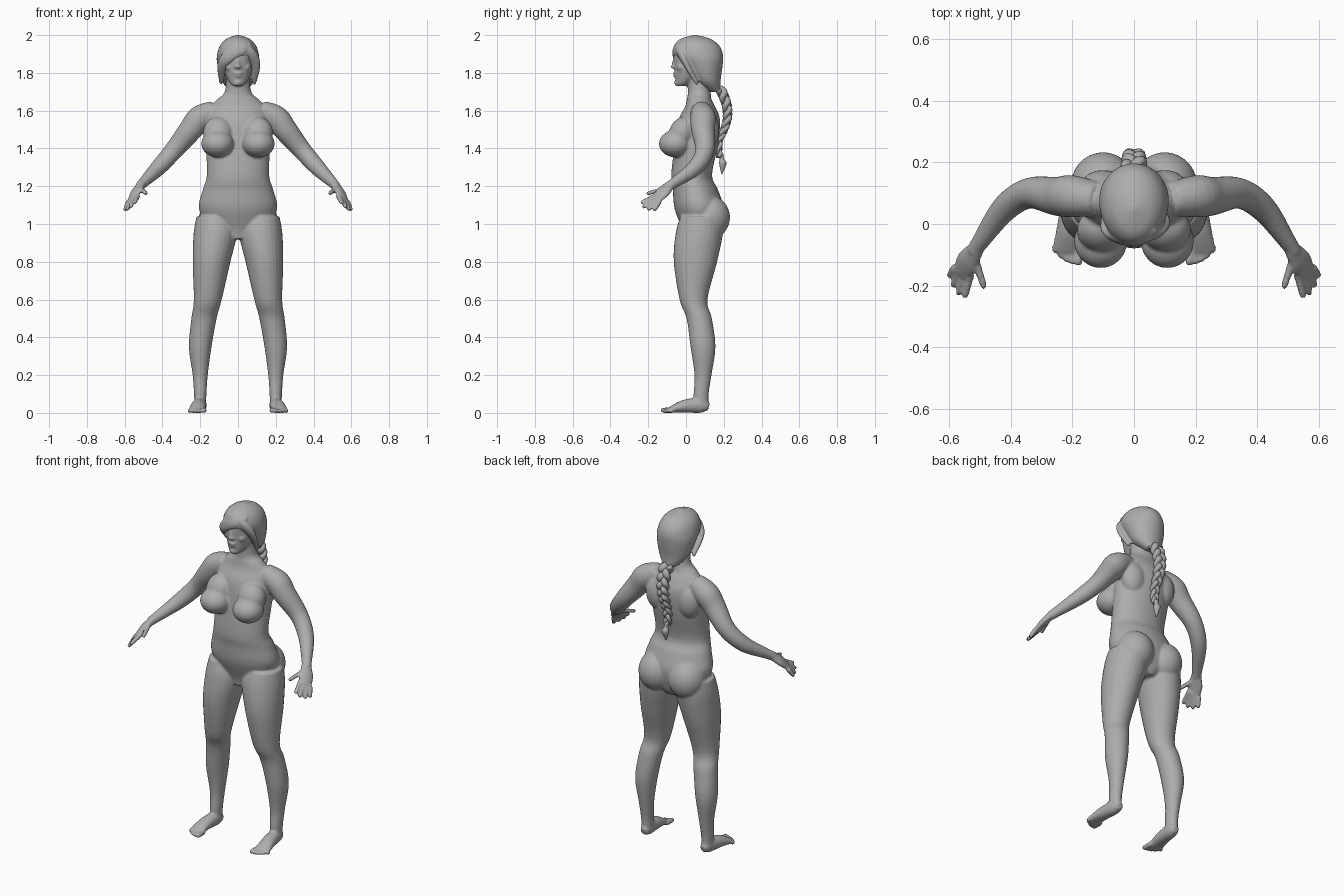
import bpy
import bmesh
import math
from mathutils import Vector, Matrix

default_cube = bpy.data.objects.get("Cube")
if default_cube:
    bpy.data.objects.remove(default_cube, do_unlink=True)

# One clay grey for the whole figure
grey = bpy.data.materials.new("clay_grey")
grey.use_nodes = True
grey.diffuse_color = (.42, .42, .42, 1)
grey.node_tree.nodes["Principled BSDF"].inputs["Base Color"].default_value = grey.diffuse_color


def section(x=0, y=0, z=0, wide=.01, deep=None):
    """One elliptical cross-section; round when no depth is given."""
    return (x, y, z, wide, wide if deep is None else deep)


def smooth_rows(rows, steps):
    """Catmull-Rom interpolation between cross-sections."""
    result = []
    last = len(rows) - 1
    for i in range(last):
        before, start = rows[max(i - 1, 0)], rows[i]
        end, after = rows[i + 1], rows[min(i + 2, last)]
        for s in range(steps):
            t = s / steps
            result.append([
                q + t / 2 * (r - p + t * (2 * p - 5 * q + 4 * r - w
                                          + t * (3 * (q - r) + w - p)))
                for p, q, r, w in zip(before, start, end, after)])
    result.append(list(rows[-1]))
    return result


def loft(bm, rows, facing=None, sides=28, steps=5):
    """Skin cross-sections; rings stay level unless a facing direction is given."""
    rows = smooth_rows(rows, steps)
    centres = [Vector(row[:3]) for row in rows]
    rings = []
    for i, (centre, row) in enumerate(zip(centres, rows)):
        across, along = Vector((1, 0, 0)), Vector((0, 1, 0))
        if facing is not None:
            tangent = centres[min(i + 1, len(rows) - 1)] - centres[max(i - 1, 0)]
            tangent.normalize()
            across = Vector(facing).cross(tangent).normalized()
            along = tangent.cross(across)
        angles = [math.tau * k / sides for k in range(sides)]
        rings.append([bm.verts.new(centre + across * row[3] * math.cos(angle)
                                   + along * row[4] * math.sin(angle))
                      for angle in angles])
    for low, high in zip(rings, rings[1:]):
        for k in range(sides):
            following = (k + 1) % sides
            bm.faces.new((low[k], low[following], high[following], high[k]))
    bm.faces.new(rings[0][::-1])
    bm.faces.new(rings[-1])


def ball(bm, centre, radii, tilt=0):
    matrix = (Matrix.Translation(centre) @ Matrix.Rotation(tilt, 4, "X")
              @ Matrix.Diagonal((*radii, 1)))
    bmesh.ops.create_uvsphere(bm, u_segments=32, v_segments=20, radius=1, matrix=matrix)


def mirror_x(bm):
    copy = bmesh.ops.duplicate(bm, geom=bm.verts[:] + bm.edges[:] + bm.faces[:])
    verts = [item for item in copy["geom"] if isinstance(item, bmesh.types.BMVert)]
    bmesh.ops.scale(bm, vec=(-1, 1, 1), verts=verts)


def finish(bm, name, relax=0):
    """Make the object; with relax, fuse its overlapping parts and soften them."""
    bmesh.ops.recalc_face_normals(bm, faces=bm.faces[:])
    for face in bm.faces:
        face.smooth = True
    mesh = bpy.data.meshes.new(name)
    bm.to_mesh(mesh)
    bm.free()
    mesh.materials.append(grey)
    obj = bpy.data.objects.new(name, mesh)
    bpy.context.collection.objects.link(obj)
    if relax:
        fuse = obj.modifiers.new("fuse", "REMESH")
        fuse.mode = "VOXEL"
        fuse.voxel_size = .0066
        fuse.use_smooth_shade = True
        soften = obj.modifiers.new("soften", "SMOOTH")
        soften.factor = .5
        soften.iterations = relax


UP, PALM_NORMAL, OUTWARD = (0, 0, 1), (.6, -.2, .7), (0, -1, .3)
body = bmesh.new()

# Leg, from ankle to hip
loft(body, [section(x=.2, y=.08, z=.02, wide=.03, deep=.04),
            section(x=.2, y=.08, z=.1, wide=.033, deep=.04),
            section(x=.2, y=.09, z=.2, wide=.04, deep=.045),
            section(x=.2, y=.09, z=.35, wide=.06, deep=.066),
            section(x=.18, y=.07, z=.5, wide=.067), section(x=.16, y=.04, z=.6, wide=.074),
            section(x=.14, y=.05, z=.8, wide=.1, deep=.115),
            section(x=.12, y=.07, z=.95, wide=.115, deep=.125),
            section(x=.12, y=.08, z=1.04, wide=.1, deep=.11)])

# Foot, from heel to ball, and toes fanned along a curve
loft(body, [section(x=.2, y=.12, z=.03, wide=.02),
            section(x=.2, y=.08, z=.04, wide=.034, deep=.04),
            section(x=.21, y=-.01, z=.035, wide=.04, deep=.034),
            section(x=.22, y=-.09, z=.014, wide=.046, deep=.014)], facing=UP)
for i in range(5):
    x = .18 + .019 * i
    size = .011 if i else .014
    tip = -.135 + .0025 * i * i
    loft(body, [section(x, -.07, size, size), section(x, tip + size, size, size),
                section(x, tip, size, size / 2)], facing=UP, sides=12)

# Arm, from shoulder to wrist, and palm
loft(body, [section(x=.12, y=.08, z=1.6, wide=.055), section(x=.2, y=.09, z=1.56, wide=.068),
            section(x=.25, y=.09, z=1.5, wide=.063), section(x=.34, y=.1, z=1.39, wide=.05),
            section(x=.42, y=.05, z=1.3, wide=.043), section(x=.5, y=-.06, z=1.22, wide=.028),
            section(x=.52, y=-.09, z=1.2, wide=.025)], facing=PALM_NORMAL)
loft(body, [section(x=.51, y=-.08, z=1.21, wide=.026, deep=.022),
            section(x=.54, y=-.12, z=1.17, wide=.04, deep=.02),
            section(x=.56, y=-.16, z=1.13, wide=.036, deep=.013)], facing=PALM_NORMAL)


def finger(base, tip):
    loft(body, [section(*base, wide=.014), section(*base.lerp(tip, .5), wide=.0125),
                section(*base.lerp(tip, .9), wide=.011), section(*tip, wide=.006)],
         facing=PALM_NORMAL, sides=12)


# Four fingers spread between the first and the last, then the thumb
first_base, last_base = Vector((.53, -.16, 1.15)), Vector((.58, -.14, 1.12))
first_tip, last_tip = Vector((.55, -.24, 1.11)), Vector((.6, -.17, 1.07))
for i in range(4):
    base = first_base.lerp(last_base, i / 3)
    tip = first_tip.lerp(last_tip, i / 3)
    finger(base, base.lerp(tip, 1 + .25 * math.sin(math.pi * i / 3)))
finger(Vector((.52, -.1, 1.19)), Vector((.485, -.21, 1.16)))

# Bust, seat and shoulder blade
ball(body, centre=(.108, -.056, 1.425), radii=(.086, .087, .072))
ball(body, centre=(.105, -.02, 1.48), radii=(.08, .07, .09), tilt=-.35)
ball(body, centre=(.1, .125, 1.035), radii=(.105, .108, .115))
ball(body, centre=(.1, .115, 1.5), radii=(.075, .06, .1))

# Eye, brow, cheek and ear
ball(body, centre=(.034, -.037, 1.868), radii=(.017, .016, .009))
ball(body, centre=(.034, -.036, 1.888), radii=(.026, .016, .007))
ball(body, centre=(.04, -.02, 1.83), radii=(.028, .03, .025))
ball(body, centre=(.08, .05, 1.84), radii=(.012, .02, .032))
mirror_x(body)

# Torso and neck
loft(body, [section(y=.07, z=.92, wide=.05, deep=.08), section(y=.08, z=.97, wide=.15, deep=.1),
            section(y=.07, z=1.08, wide=.207, deep=.13), section(y=.05, z=1.18, wide=.187, deep=.12),
            section(y=.03, z=1.26, wide=.165, deep=.108), section(y=.055, z=1.42, wide=.17, deep=.115),
            section(y=.07, z=1.55, wide=.17, deep=.11), section(y=.075, z=1.62, wide=.145, deep=.08),
            section(y=.07, z=1.66, wide=.11, deep=.065), section(y=.07, z=1.7, wide=.07, deep=.06),
            section(y=.06, z=1.8, wide=.06, deep=.055)], sides=40)

# Head, then nose tip, nose bridge, lips and chin
loft(body, [section(y=-.03, z=1.73, wide=.025), section(y=-.01, z=1.75, wide=.045),
            section(y=.03, z=1.81, wide=.074, deep=.09), section(y=.045, z=1.9, wide=.083, deep=.11),
            section(y=.05, z=1.95, wide=.07, deep=.09), section(y=.05, z=1.98, wide=.035, deep=.05)])
ball(body, centre=(0, -.066, 1.832), radii=(.017, .015, .011))
ball(body, centre=(0, -.061, 1.855), radii=(.01, .013, .033), tilt=-.25)
ball(body, centre=(0, -.055, 1.797), radii=(.024, .015, .008))
ball(body, centre=(0, -.052, 1.783), radii=(.021, .016, .008))
ball(body, centre=(0, -.045, 1.748), radii=(.022, .018, .016))
finish(body, "body", relax=4)

# Hair cap gathered at the nape
hair = bmesh.new()
loft(hair, [section(y=.15, z=1.7, wide=.035), section(y=.115, z=1.755, wide=.086, deep=.068),
            section(y=.085, z=1.85, wide=.111, deep=.11), section(y=.064, z=1.9, wide=.11, deep=.131),
            section(y=.057, z=1.945, wide=.095, deep=.119), section(y=.05, z=1.98, wide=.062, deep=.08),
            section(y=.05, z=2, wide=.01)], sides=40)

# Swept fringe and opposite side lock
loft(hair, [section(x=.07, y=-.015, z=1.95, wide=.012),
            section(x=.02, y=-.05, z=1.93, wide=.032, deep=.017),
            section(x=-.04, y=-.05, z=1.895, wide=.034, deep=.017),
            section(x=-.08, y=-.02, z=1.845, wide=.03, deep=.017),
            section(x=-.09, y=.06, z=1.745, wide=.01)], facing=OUTWARD)
loft(hair, [section(x=.03, y=-.045, z=1.945, wide=.014),
            section(x=.072, y=-.03, z=1.905, wide=.025, deep=.017),
            section(x=.094, y=.005, z=1.84, wide=.025, deep=.016),
            section(x=.085, y=.06, z=1.74, wide=.01)], facing=OUTWARD)
finish(hair, "hair", relax=3)

# Three-strand braid following the back
braid = bmesh.new()
COUNT = 48
for strand in range(3):
    rows = []
    for i in range(COUNT + 1):
        t = i / COUNT
        phase = math.tau * (2.6 * t + strand / 3)
        taper = 1 - .45 * t
        back = .175 + .045 * math.sin(math.pi * min(1, t * 1.25 + .05))
        rows.append(section(x=.024 * taper * math.sin(phase),
                            y=back + .013 * taper * math.sin(2 * phase),
                            z=1.715 - .36 * t, wide=.021 * taper, deep=.018 * taper))
    loft(braid, rows, facing=(0, 1, 0), sides=12, steps=2)

# Band and loose end of the braid
loft(braid, [section(y=.18, z=1.37, wide=.018), section(y=.19, z=1.345, wide=.012),
             section(y=.195, z=1.32, wide=.02), section(y=.19, z=1.265, wide=.003)], sides=14)
finish(braid, "braid")
